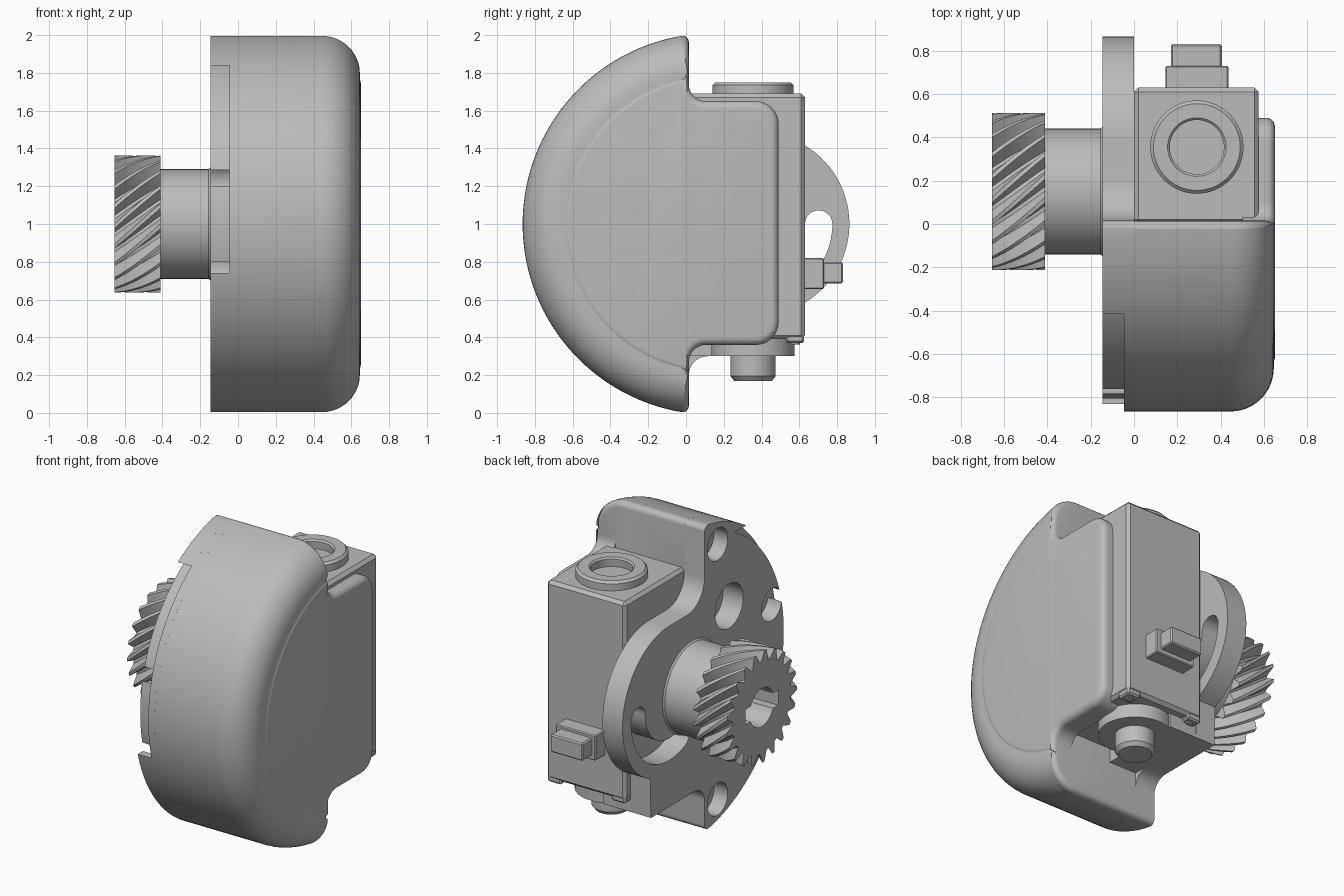
import bpy, bmesh, math
from mathutils import Vector, Matrix

if "Cube" in bpy.data.objects:
    bpy.data.objects.remove(bpy.data.objects["Cube"], do_unlink=True)

grey = bpy.data.materials.new("cast_grey")
grey.use_nodes = True
GREY = (0.5, 0.5, 0.5, 1)
grey.diffuse_color = GREY
for node in grey.node_tree.nodes:
    if node.type == 'BSDF_PRINCIPLED':
        node.inputs["Base Color"].default_value = GREY

AXIS = Vector((0.145, 1.0))      # main axis in the y-z plane
FLANGE = Vector((0.38, 1.0))     # centre of the round flange
R = 1.01
BACK = 0.015                     # rear plane of the housing
PX, PY = 0.29, 0.355             # vertical port axis


def finish(bm, name, angle=35):
    bmesh.ops.recalc_face_normals(bm, faces=bm.faces)
    mesh = bpy.data.meshes.new(name)
    bm.to_mesh(mesh)
    bm.free()
    obj = bpy.data.objects.new(name, mesh)
    bpy.context.collection.objects.link(obj)
    mesh.materials.append(grey)
    smooth(obj, angle)
    return obj


def smooth(obj, angle=35):
    bpy.ops.object.select_all(action='DESELECT')
    obj.select_set(True)
    bpy.context.view_layer.objects.active = obj
    bpy.ops.object.shade_smooth_by_angle(angle=math.radians(angle))


def arc(c, r, a0, a1, n=48):
    angles = [math.radians(a0 + (a1 - a0) * i / n) for i in range(n + 1)]
    return [(c[0] + r * math.cos(a), c[1] + r * math.sin(a)) for a in angles]


def rounded(points, n=8):
    """Outline whose (a, b, radius) corners become arcs; (a, b) stay sharp."""
    out = []
    for i, p in enumerate(points):
        corner = Vector(p[:2])
        if len(p) < 3:
            out.append(corner)
            continue
        before = Vector(points[i - 1][:2]) - corner
        after = Vector(points[(i + 1) % len(points)][:2]) - corner
        a = corner + before.normalized() * p[2]
        b = corner + after.normalized() * p[2]
        w = math.sin(before.angle(after) / 2)
        for k in range(n + 1):
            s = k / n
            f = ((1 - s) ** 2, 2 * w * s * (1 - s), s * s)
            out.append((a * f[0] + corner * f[1] + b * f[2]) / sum(f))
    return out


def prism(name, outline, x0, x1, bevel=0):
    """Extrude a y-z outline along x, optionally rounding the x1 rim."""
    bm = bmesh.new()
    face = bm.faces.new([bm.verts.new((x0, p[0], p[1])) for p in outline])
    ext = bmesh.ops.extrude_face_region(bm, geom=[face])["geom"]
    moved = [v for v in ext if isinstance(v, bmesh.types.BMVert)]
    bmesh.ops.translate(bm, verts=moved, vec=(x1 - x0, 0, 0))
    if bevel:
        rim = [e for e in bm.edges if all(v in moved for v in e.verts)]
        bmesh.ops.bevel(bm, geom=rim, offset=bevel, segments=6, profile=0.5,
                        affect='EDGES', clamp_overlap=False)
    return finish(bm, name)


def lathe_mesh(profile, axis, origin, steps):
    """Spin (radius, height) points round the x or z axis."""
    bm = bmesh.new()
    flip = axis == 'X'
    verts = [bm.verts.new((h, r, 0) if flip else (r, 0, h)) for r, h in profile]
    edges = [bm.edges.new(pair) for pair in zip(verts, verts[1:])]
    bmesh.ops.spin(bm, geom=verts + edges, cent=(0, 0, 0), steps=steps,
                   axis=(1, 0, 0) if flip else (0, 0, 1), angle=math.tau)
    bmesh.ops.remove_doubles(bm, verts=bm.verts, dist=0.0002)
    bmesh.ops.translate(bm, verts=bm.verts, vec=origin)
    return bm


def lathe(name, profile, axis, origin, steps=64):
    return finish(lathe_mesh(profile, axis, origin, steps), name)


def box(name, lo, hi, bevel=0.0, segments=1):
    lo, hi = Vector(lo), Vector(hi)
    bm = bmesh.new()
    bmesh.ops.create_cube(bm, size=1, matrix=Matrix.Translation((lo + hi) / 2)
                          @ Matrix.Diagonal((*(hi - lo), 1)))
    if bevel:
        bmesh.ops.bevel(bm, geom=bm.edges[:], offset=bevel, segments=segments,
                        profile=0.5, affect='EDGES')
    return finish(bm, name)


def cut(obj, cutters):
    for c in cutters:
        mod = obj.modifiers.new("cut", 'BOOLEAN')
        mod.operation, mod.solver, mod.object = 'DIFFERENCE', 'EXACT', c
        bpy.context.view_layer.objects.active = obj
        bpy.ops.object.modifier_apply(modifier=mod.name)
        bpy.data.objects.remove(c, do_unlink=True)
    smooth(obj)


# Domed housing: a turned solid sliced at the rear plane, with a soft rim
profile = [(0, 0), (R, 0)] + [(p[0], p[1]) for p in arc((R - 0.2, 0.445), 0.2, 0, 90, 12)]
profile.append((0, 0.645))
bm = lathe_mesh(profile, 'X', (0, AXIS.x, AXIS.y), 112)
bmesh.ops.bisect_plane(bm, geom=bm.verts[:] + bm.edges[:] + bm.faces[:],
                       plane_co=(0, BACK, 0), plane_no=(0, 1, 0), clear_outer=True)
bmesh.ops.holes_fill(bm, edges=[e for e in bm.edges if e.is_boundary], sides=0)
rim = [e for e in bm.edges if all(abs(v.co.y - BACK) < 1e-4 for v in e.verts)
       and any(v.co.x > 0.01 for v in e.verts)]
bmesh.ops.bevel(bm, geom=rim, offset=0.04, segments=5, profile=0.5,
                affect='EDGES', clamp_overlap=False)
finish(bm, "domed_housing")

# Side panel with its rounded neck
span = math.degrees(math.acos((AXIS.x - 0.0) / 0.8))
panel = arc(AXIS, 0.8, 180 - span, 180 + span)
z_end = panel[-1][1]
panel += [(BACK, z_end), (BACK, 0.36, 0.09), (0.49, 0.36, 0.12),
          (0.49, 1.65, 0.12), (BACK, 1.65, 0.09), (BACK, 2 - z_end)]
prism("side_panel", rounded(panel), 0.5, 0.65, 0.04)


# Mounting plate in two layers; the outer one has a recess along its rim
def plate_outline(recessed):
    end = math.degrees(math.acos((AXIS.x + 0.05) / R))
    if recessed:
        a = math.degrees(math.asin(0.84 / R))
        b = math.degrees(math.asin(0.26 / R))
        ai, bi = (math.degrees(math.asin(h / 0.95)) for h in (0.84, 0.26))
        edge = (arc(AXIS, R, 180 - end, 180 - a, 10) + arc(AXIS, 0.95, 180 - ai, 180 + bi)
                + arc(AXIS, R, 180 + b, 180 + end, 32))
    else:
        edge = arc(AXIS, R, 180 - end, 180 + end, 72)
    tip = math.sqrt(R * R - (AXIS.x - BACK) ** 2)
    edge += [(BACK, 1 - tip, 0.04), (BACK, 0.30, 0.1), (0.57, 0.30)]
    edge += arc(FLANGE, 0.485, -66, 90)
    edge += [(BACK, 1.485, 0.18), (BACK, 1 + tip, 0.04)]
    return rounded(edge)


def cylinder_x(y, z, r, x0, x1):
    return prism("cutter", arc((y, z), r, 0, 352.5, 47), x0, x1)


def slot_cutter():
    inner, outer, a0, a1 = 0.25, 0.395, 0, -115
    mid, half = (inner + outer) / 2, (outer - inner) / 2
    tail, head = arc(FLANGE, mid, a0, a1, 1)[1], arc(FLANGE, mid, a0, a1, 1)[0]
    shape = arc(FLANGE, outer, a0, a1) + arc(tail, half, a1, a1 - 180, 12)[1:-1]
    shape += arc(FLANGE, inner, a1, a0) + arc(head, half, a0 + 180, a0, 12)[1:-1]
    return prism("cutter", shape, -0.3, 0.1)


screws = [(-0.12, 1.83), (-0.68, 1.22), (-0.68, 0.78), (-0.12, 0.16)]
for name, x0, x1, hole in (("mounting_plate", -0.145, -0.045, 0.105),
                           ("inner_plate", -0.045, 0.0, 0.06)):
    plate = prism(name, plate_outline(x0 < -0.1), x0, x1)
    cutters = [cylinder_x(y, z, hole, -0.3, 0.1) for y, z in screws]
    cutters += [cylinder_x(-0.24, 1.38, 0.145, -0.3, 0.1), slot_cutter()]
    cut(plate, cutters)

# Valve block at the rear with top port, lower boss and stub
box("valve_block", (0, 0, 0.39), (0.575, 0.63, 1.69), 0.02)
lathe("port_ring", [(0.13, 1.66), (0.125, 1.74), (0.135, 1.75), (0.2, 1.75),
                    (0.215, 1.735), (0.215, 1.66)], 'Z', (PX, PY, 0))
lathe("lower_boss", [(0, 0.30), (0.22, 0.30), (0.22, 0.42)], 'Z', (PX, PY, 0))
box("boss_bridge", (-0.02, 0, 0.30), (0.2, 0.57, 0.42))
lathe("lower_stub", [(0, 0.17), (0.1, 0.17), (0.12, 0.195), (0.12, 0.32)], 'Z', (PX, PY, 0))
for i, x in enumerate((0.055, 0.52)):
    box(f"corner_foot_{i + 1}", (x - 0.05, 0.53, 0.37), (x + 0.05, 0.625, 0.43), 0.01)
    lathe(f"foot_screw_{i + 1}", [(0, 0.362), (0.025, 0.362), (0.025, 0.39)],
          'Z', (x, 0.578, 0), 20)

# Stepped connector on the rear face
box("connector_base", (0.145, 0.6, 0.655), (0.435, 0.73, 0.82), 0.006)
box("connector_plug", (0.17, 0.7, 0.685), (0.405, 0.83, 0.80), 0.008)

# Drive shaft and helical gear
lathe("drive_shaft", [(0, -0.42), (0.29, -0.42), (0.29, -0.155), (0.3, -0.145),
                      (0.3, 0.0), (0, 0.0)], 'X', (0, 0.15, 1))
TEETH, LAYERS, TWIST = 21, 8, 0.6
tooth = [(0.0, 0.298), (0.22, 0.302), (0.5, 0.363), (0.72, 0.363)]
bm = bmesh.new()
rings = []
for k in range(LAYERS + 1):
    t = k / LAYERS
    ring = []
    for i in range(TEETH):
        for frac, r in tooth:
            a = math.tau * (i + frac) / TEETH - TWIST * t
            ring.append(bm.verts.new((-0.655 + 0.245 * t, 0.15 + r * math.cos(a),
                                      1 + r * math.sin(a))))
    rings.append(ring)
for lower, upper in zip(rings, rings[1:]):
    for j in range(len(lower)):
        bm.faces.new((lower[j - 1], lower[j], upper[j], upper[j - 1]))
bm.faces.new(rings[0])
bm.faces.new(rings[-1])
gear = finish(bm, "helical_gear", 25)
cut(gear, [cylinder_x(0.15, 1, 0.125, -0.8, -0.43),
           box("cutter", (-0.8, -0.02, 0.95), (-0.44, 0.32, 1.05))])
